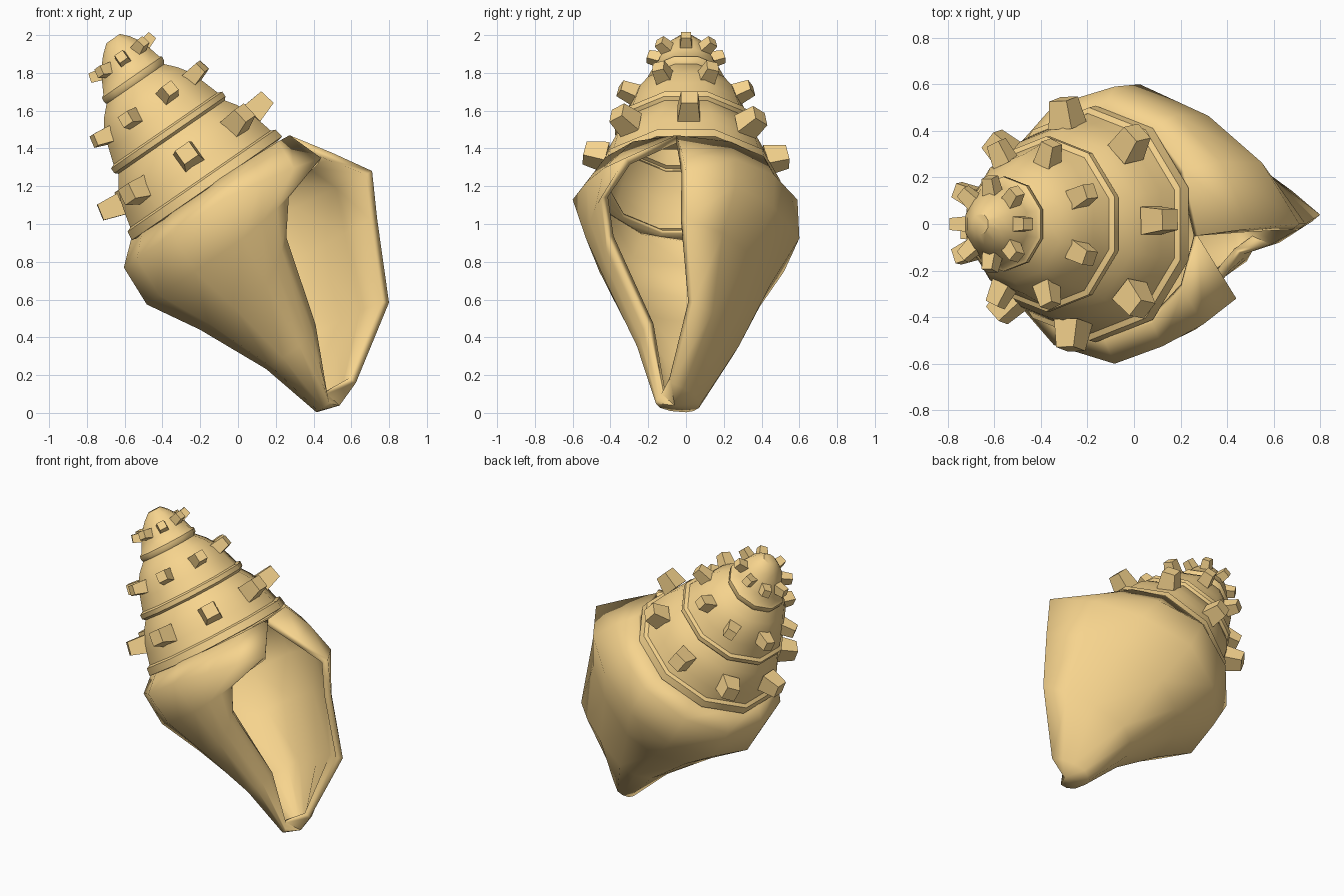
import bpy, bmesh, math
from mathutils import Vector, Matrix

if "Cube" in bpy.data.objects:
    bpy.data.objects.remove(bpy.data.objects["Cube"])

mat = bpy.data.materials.new("shell_tan")
mat.diffuse_color = (0.93, 0.66, 0.27, 1)
mat.use_nodes = True
mat.node_tree.nodes["Principled BSDF"].inputs["Base Color"].default_value = mat.diffuse_color

# Shell frame: u = sideways, v = depth, d = distance down the tilted axis from the apex
APEX = Vector((-0.67, 0, 2.0))
U, V, D = Vector((0.823, 0, 0.568)), Vector((0, 1, 0)), Vector((0.568, 0, -0.823))


def place(u, v, d):
    return APEX + U * u + V * v + D * d


def shift(d):
    """Sideways lean of the spire's centre line."""
    return -0.045 * min(1, d / 0.3)


def finish(bm, name, angle, wall=0):
    me = bpy.data.meshes.new(name)
    bm.to_mesh(me)
    bm.free()
    ob = bpy.data.objects.new(name, me)
    bpy.context.collection.objects.link(ob)
    me.materials.append(mat)
    bpy.ops.object.select_all(action='DESELECT')
    bpy.context.view_layer.objects.active = ob
    ob.select_set(True)
    bpy.ops.object.shade_smooth_by_angle(angle=math.radians(angle))
    if wall:  # wall thickness, grown inwards
        mod = ob.modifiers.new("wall", 'SOLIDIFY')
        mod.thickness = wall
        mod.offset = -1


def loft(bm, rings, closed):
    n = len(rings[0])
    for a, b in zip(rings, rings[1:]):
        for j in range(n if closed else n - 1):
            k = (j + 1) % n
            bm.faces.new((a[j], a[k], b[k], b[j]))


# Spire: convex stepped tiers with a bead at each seam, open into the body
profile = [(0.02, 0.045), (0.06, 0.09), (0.11, 0.13), (0.18, 0.165), (0.235, 0.188), (0.245, 0.203),
           (0.27, 0.203), (0.285, 0.195), (0.34, 0.25), (0.41, 0.298), (0.49, 0.325), (0.57, 0.352),
           (0.58, 0.376), (0.61, 0.376), (0.625, 0.36), (0.68, 0.4), (0.75, 0.435), (0.82, 0.455),
           (0.895, 0.475), (0.905, 0.5), (0.955, 0.508), (0.975, 0.41)]
bm = bmesh.new()
SIDES = 10
rings = []
for d, r in profile:
    angs = [-2 * math.pi * (i + 0.5) / SIDES for i in range(SIDES)]
    rings.append([bm.verts.new(place(r * math.cos(a) + shift(d), r * math.sin(a), d)) for a in angs])
loft(bm, rings, True)
bm.faces.new(rings[0][::-1])
finish(bm, "spire", 42, 0.02)

# Spikes: eight stubby knobs round each tier, tilted towards the apex
for name, d, r0, r1, w, tilt, offset in (
        ("top_spikes", 0.15, 0.11, 0.205, 0.027, 0.3, 0),
        ("middle_spikes", 0.43, 0.28, 0.38, 0.034, 0.22, 22),
        ("lower_spikes", 0.765, 0.42, 0.54, 0.047, 0.22, 2)):
    bm = bmesh.new()
    for i in range(8):
        a = math.radians(offset + 45 * i)
        radial = U * math.cos(a) + V * math.sin(a)
        base = place(shift(d), 0, d) + radial * r0
        z = (radial - D * tilt).normalized()
        x = D.cross(z).normalized()
        m = Matrix((x, z.cross(x), z)).transposed().to_4x4()
        m.translation = base + z * (r1 - r0) / 2
        bmesh.ops.create_cone(bm, cap_ends=True, segments=4, radius1=w * 1.8, radius2=w * 1.35,
                              depth=r1 - r0, matrix=m @ Matrix.Rotation(math.pi / 4, 4, 'Z'))
    finish(bm, name, 30)

# Body whorl: open rings running from the inner aperture edge, round the back, to the outer lip
# inner edge u, v, d | ring d, front v, left u, back v | outer lip u, v, d | front and back bulge
body = [(0.475, -0.05, 0.972, 0.95, -0.49, -0.53, 0.49, 0.475, -0.05, 0.972, 0.85, 0.85),
        (0.544, -0.32, 1.165, 1.05, -0.6, -0.645, 0.59, 0.61, -0.02, 1.18, 0.3, 0.6),
        (0.285, -0.45, 1.24, 1.28, -0.53, -0.656, 0.6, 0.727, 0.0, 1.376, 0.3, 0.48),
        (0.154, -0.42, 1.406, 1.55, -0.42, -0.5, 0.45, 0.605, 0.0, 1.6, 0.3, 0.45),
        (0.02, -0.2, 1.873, 1.92, -0.26, -0.33, 0.28, 0.405, 0.04, 2.0, 0.4, 0.4),
        (-0.141, -0.13, 2.21, 2.26, -0.16, -0.241, 0.08, 0.02, -0.08, 2.25, 0.4, 0.4)]


def side(edge, mid, bulge):
    """Curve from an aperture edge to the front or back of the ring, edge first."""
    avg = (edge + mid) / 2
    c = avg + (Vector((edge.x, mid.y, avg.z)) - avg) * bulge
    return [edge * (1 - t) ** 2 + c * 2 * t * (1 - t) + mid * t * t for t in (0, 1 / 3, 2 / 3)]


bm = bmesh.new()
rings = []
for pu, pv, pd, d, fv, lu, bv, qu, qv, qd, kf, kb in body:
    uc = -0.12 * (d - 0.95)
    pts = side(Vector((pu, pv, pd)), Vector((uc, fv, d)), kf)
    for i in range(7):
        a = math.radians(30 * i)
        c = math.cos(a)
        v = fv * c if c > 0 else -bv * c
        pts.append(Vector((uc + (lu - uc) * math.sin(a), v, d)))
    pts += side(Vector((qu, qv, qd)), Vector((uc, bv, d)), kb)[::-1]
    rings.append([bm.verts.new(place(*p)) for p in pts])
loft(bm, rings, False)
# rounded tip
tip = bm.verts.new(place(-0.12, -0.06, 2.30))
last = rings[-1]
for a, b in zip(last, last[1:]):
    bm.faces.new((a, b, tip))
bm.faces.new((last[-1], last[0], tip))
bmesh.ops.remove_doubles(bm, verts=bm.verts, dist=0.002)
finish(bm, "body_whorl", 60, 0.045)
